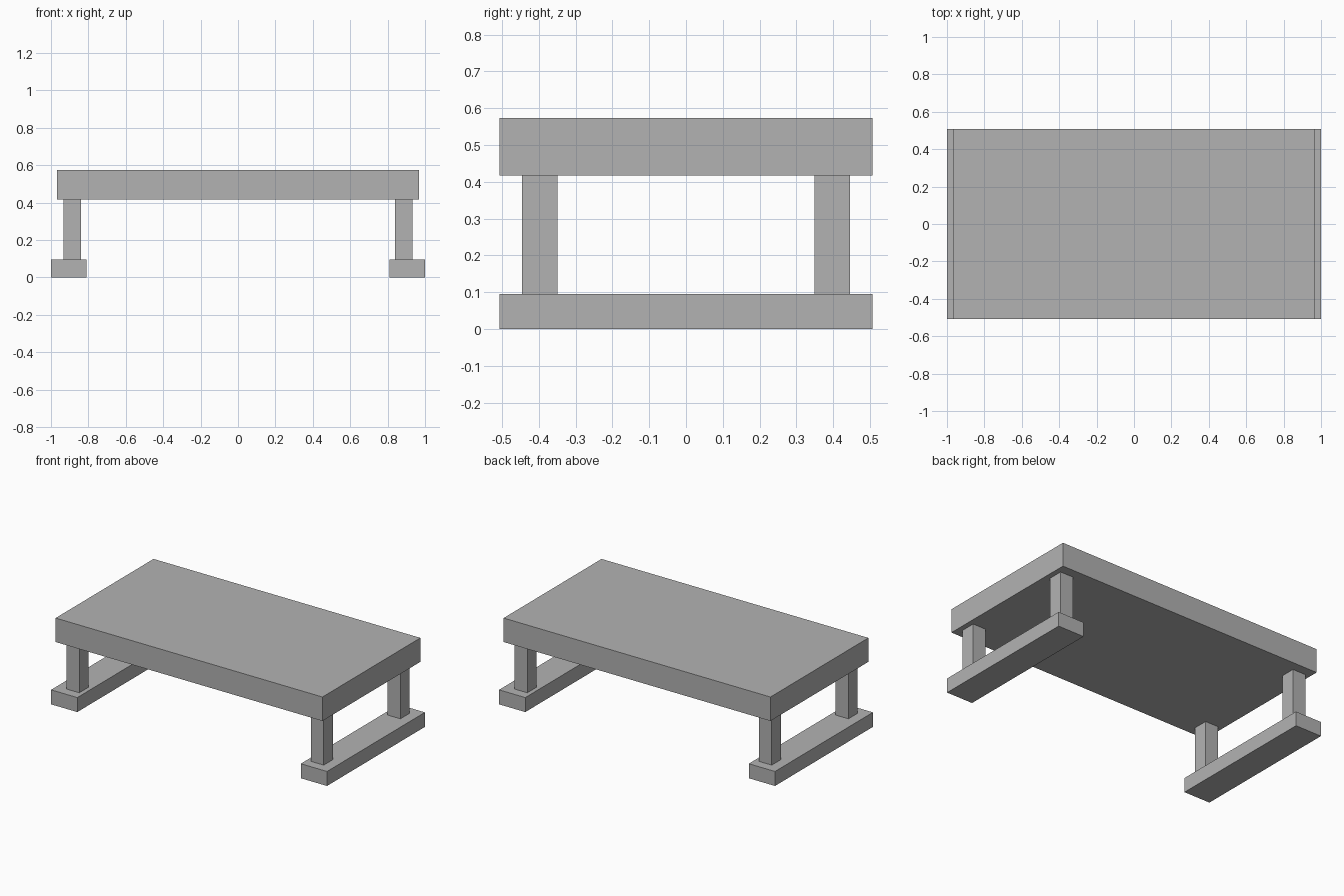
import bpy

cube = bpy.data.objects.get("Cube")
if cube:
    bpy.data.objects.remove(cube, do_unlink=True)

# Single flat grey
grey = bpy.data.materials.new("plain_grey")
grey.use_nodes = True
colour = (0.448, 0.448, 0.448, 1)
grey.diffuse_color = colour
grey.node_tree.nodes["Principled BSDF"].inputs["Base Color"].default_value = colour


def box(name, x, y, z):
    """Add a box spanning the given (low, high) range on each axis."""
    spans = (x, y, z)
    bpy.ops.mesh.primitive_cube_add(size=1, location=[(a + b) / 2 for a, b in spans])
    obj = bpy.context.object
    obj.name = name
    obj.scale = [b - a for a, b in spans]
    bpy.ops.object.transform_apply(location=False, rotation=False, scale=True)
    obj.data.materials.append(grey)
    return obj


def mirrored(low, high, side):
    return tuple(sorted((low * side, high * side)))


DEPTH = (-0.507, 0.507)
FOOT_TOP, SLAB_BOTTOM, SLAB_TOP = 0.095, 0.417, 0.574

# Thick table top
box("table_top", (-0.967, 0.967), DEPTH, (SLAB_BOTTOM, SLAB_TOP))

# Sled foot and two posts on each side
for side, side_name in ((1, "left"), (-1, "right")):
    box(f"{side_name}_foot", mirrored(0.81, 1.0, side), DEPTH, (0, FOOT_TOP))
    for end, end_name in ((-1, "front"), (1, "back")):
        box(f"{end_name}_{side_name}_leg", mirrored(0.839, 0.933, side),
            mirrored(0.349, 0.445, end), (FOOT_TOP, SLAB_BOTTOM))
